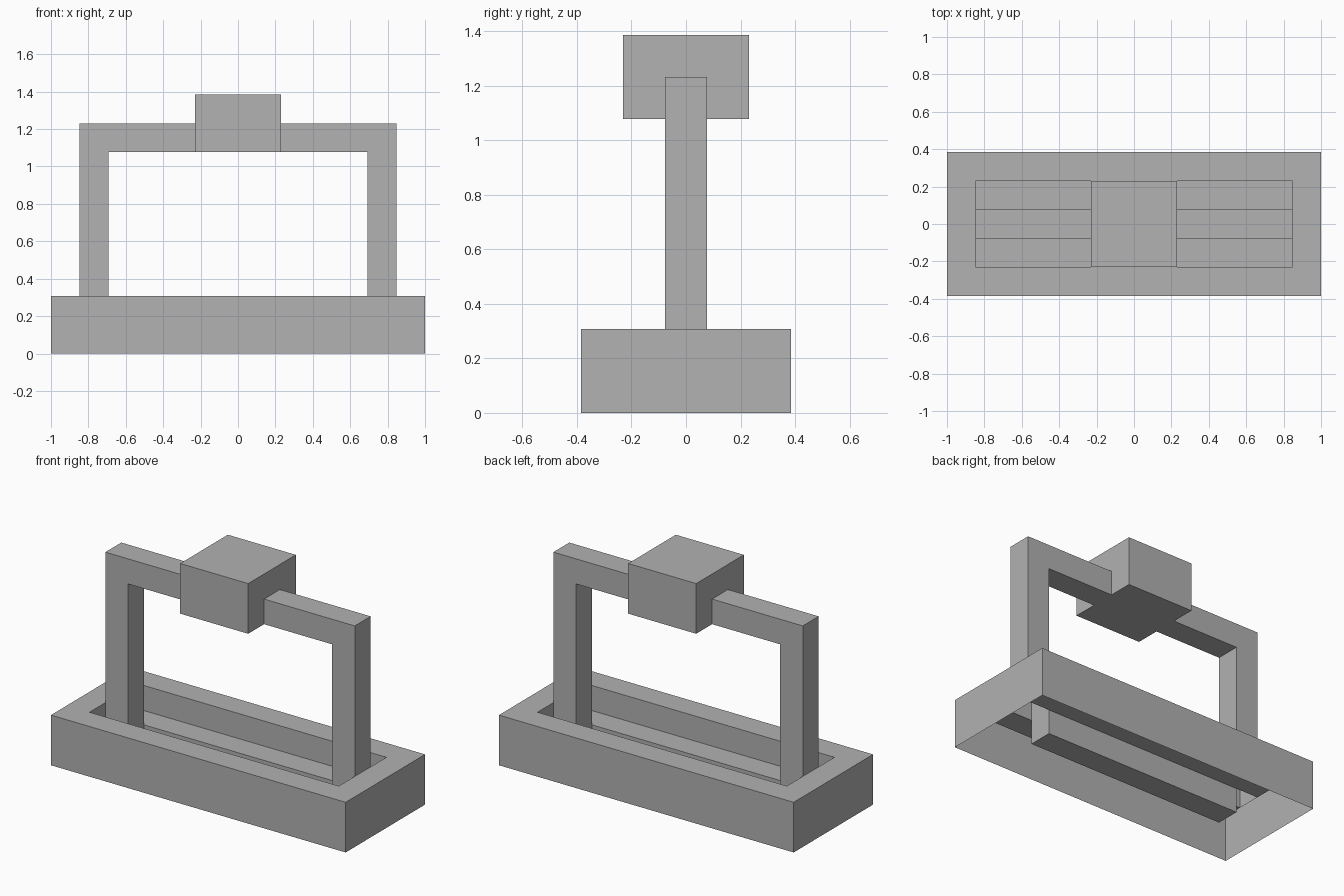
import bpy
import bmesh
from mathutils import Matrix, Vector

if "Cube" in bpy.data.objects:
    bpy.data.objects.remove(bpy.data.objects["Cube"], do_unlink=True)

U = 2 / 13  # every part is a multiple of this module

grey = bpy.data.materials.new("plain_grey")
grey.use_nodes = True
colour = (0.445, 0.445, 0.445, 1)
grey.diffuse_color = colour
grey.node_tree.nodes["Principled BSDF"].inputs["Base Color"].default_value = colour


def finish(bm, name):
    mesh = bpy.data.meshes.new(name)
    bm.to_mesh(mesh)
    bm.free()
    mesh.materials.append(grey)
    obj = bpy.data.objects.new(name, mesh)
    bpy.context.collection.objects.link(obj)
    return obj


def add_box(bm, size, base_z):
    """Box centred on x and y, sizes in modules."""
    place = Matrix.Translation((0, 0, (base_z + size[2] / 2) * U))
    scale = Matrix.Diagonal(Vector(size) * U).to_4x4()
    bmesh.ops.create_cube(bm, size=1, matrix=place @ scale)
    bm.faces.ensure_lookup_table()


def sink(bm, face, depth):
    """Push one face straight down and return it."""
    new = bmesh.ops.extrude_discrete_faces(bm, faces=[face])["faces"][0]
    bmesh.ops.translate(bm, verts=new.verts[:], vec=(0, 0, -depth))
    return new


# Base: hollow underneath, with a rim, a recessed floor and a central trench
bm = bmesh.new()
add_box(bm, (13, 5, 2), 0)
bottom = min(bm.faces, key=lambda f: f.calc_center_median().z)
top = max(bm.faces, key=lambda f: f.calc_center_median().z)
bmesh.ops.delete(bm, geom=[bottom], context='FACES_ONLY')
bmesh.ops.inset_region(bm, faces=[top], thickness=U, use_even_offset=True)
floor = sink(bm, top, U)


def floor_faces():
    return [f for f in bm.faces
            if all(abs(v.co.z - U) < 1e-4 for v in f.verts)]


for axis, offset in (((0, 1, 0), 0.5), ((1, 0, 0), 4.5)):
    for side in (-1, 1):
        faces = floor_faces()
        geom = set(faces)
        for f in faces:
            geom.update(f.edges)
            geom.update(f.verts)
        normal = Vector(axis)
        bmesh.ops.bisect_plane(bm, geom=list(geom), dist=1e-5,
                               plane_co=normal * offset * side * U,
                               plane_no=normal)

middle = [f for f in floor_faces() if abs(f.calc_center_median().y) < U / 2]
trench = min(middle, key=lambda f: abs(f.calc_center_median().x))
sockets = [f for f in middle if f is not trench]
bmesh.ops.delete(bm, geom=sockets, context='FACES_ONLY')
sink(bm, trench, U)
bmesh.ops.dissolve_limit(bm, angle_limit=0.01, verts=bm.verts[:], edges=bm.edges[:])
finish(bm, "base_tray")

# Side post and arm: one bent profile, open where it meets floor and block
profile = [(5.5, 1), (5.5, 8), (1.5, 8), (1.5, 7), (4.5, 7), (4.5, 1)]
bm = bmesh.new()
front, back = ([bm.verts.new((x * U, y * U, z * U)) for x, z in profile]
               for y in (-0.5, 0.5))
bm.faces.new(front)
bm.faces.new(back[::-1])
for i in (0, 1, 3, 4):
    bm.faces.new((front[i + 1], front[i], back[i], back[i + 1]))
frame = finish(bm, "post_and_arm")
frame.modifiers.new("mirror", 'MIRROR').use_axis = (True, False, False)

# Block at the middle of the arm
bm = bmesh.new()
add_box(bm, (3, 3, 2), 7)
finish(bm, "centre_block")
